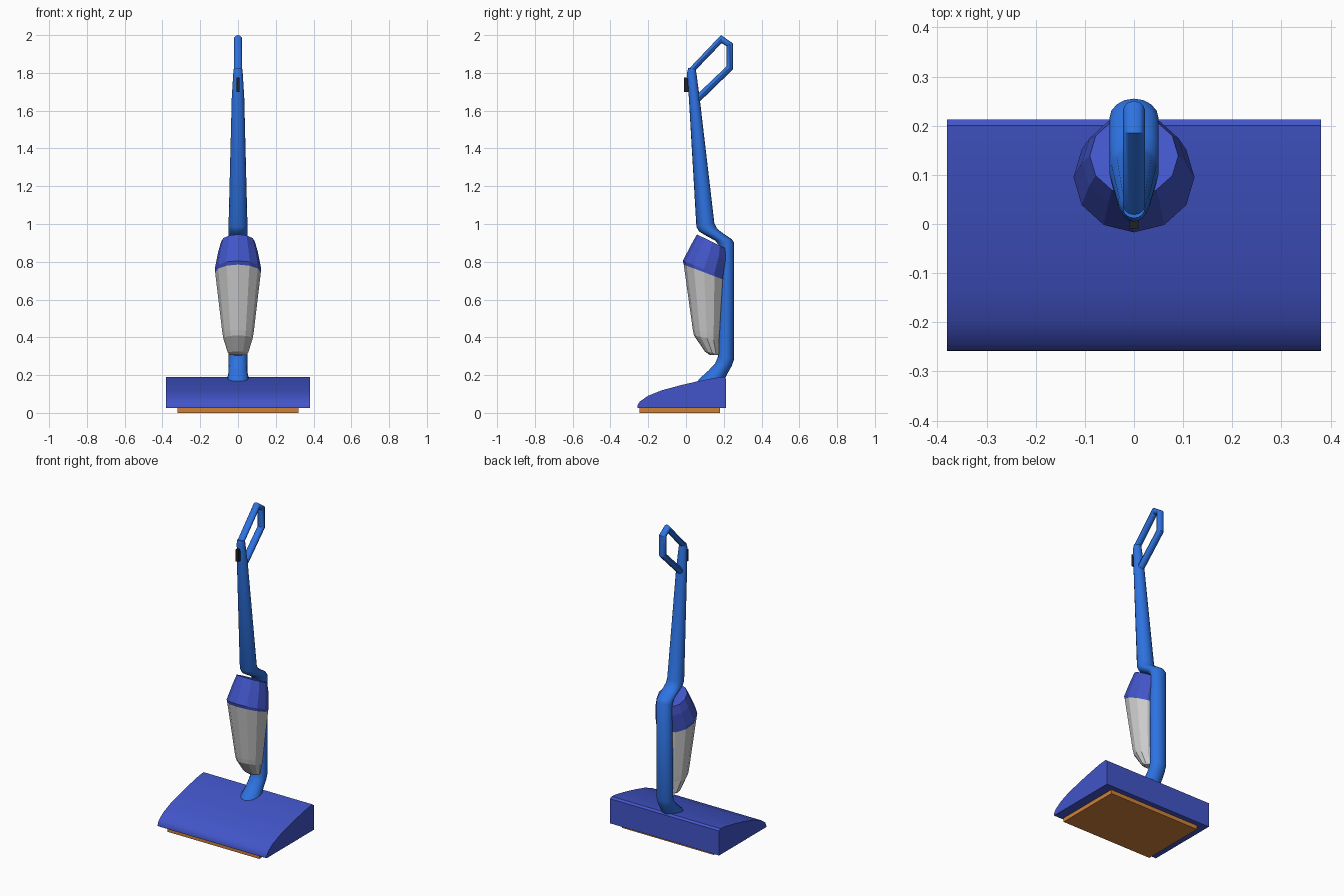
import bpy, bmesh
from math import cos, sin, pi, radians

cube = bpy.data.objects.get("Cube")
if cube:
    bpy.data.objects.remove(cube, do_unlink=True)


def material(name, r, g, b):
    m = bpy.data.materials.new(name)
    m.use_nodes = True
    m.diffuse_color = (r, g, b, 1)
    m.node_tree.nodes["Principled BSDF"].inputs["Base Color"].default_value = (r, g, b, 1)
    return m


bright_blue = material("bright_blue", 0.027, 0.17, 0.76)
deep_blue = material("deep_blue", 0.054, 0.09, 0.58)
light_grey = material("light_grey", 0.6, 0.6, 0.6)
orange = material("orange", 0.62, 0.22, 0.04)
black = material("black", 0.015, 0.015, 0.015)


def finish(name, bm, mat, smooth=None):
    bmesh.ops.recalc_face_normals(bm, faces=bm.faces)
    mesh = bpy.data.meshes.new(name)
    bm.to_mesh(mesh)
    bm.free()
    mesh.materials.append(mat)
    obj = bpy.data.objects.new(name, mesh)
    bpy.context.collection.objects.link(obj)
    if smooth:
        bpy.ops.object.select_all(action="DESELECT")
        bpy.context.view_layer.objects.active = obj
        obj.select_set(True)
        bpy.ops.object.shade_smooth_by_angle(angle=radians(smooth))
    return obj


def loft(name, rings, mat, sides, smooth=None):
    """Skin elliptical rings, each given by its two ends in the YZ plane and its half width."""
    bm = bmesh.new()
    loops = []
    for y0, z0, y1, z1, w in rings:
        loop = []
        for i in range(sides):
            a = 2 * pi * i / sides
            t = (1 + cos(a)) / 2
            loop.append(bm.verts.new((w * sin(a), y0 + (y1 - y0) * t, z0 + (z1 - z0) * t)))
        loops.append(loop)
    for low, high in zip(loops, loops[1:]):
        for i in range(sides):
            j = (i + 1) % sides
            bm.faces.new((low[i], low[j], high[j], high[i]))
    bm.faces.new(loops[0])
    bm.faces.new(loops[-1])
    return finish(name, bm, mat, smooth)


def extrude_profile(name, profile, half_width, mat, smooth=None):
    """Extrude a YZ outline across X."""
    bm = bmesh.new()
    face = bm.faces.new([bm.verts.new((-half_width, y, z)) for y, z in profile])
    new = bmesh.ops.extrude_face_region(bm, geom=[face])["geom"]
    verts = [v for v in new if isinstance(v, bmesh.types.BMVert)]
    bmesh.ops.translate(bm, verts=verts, vec=(2 * half_width, 0, 0))
    return finish(name, bm, mat, smooth)


def rect(y0, y1, z0, z1):
    return [(y0, z0), (y1, z0), (y1, z1), (y0, z1)]


# Floor head: sloping hood and the pad under it
extrude_profile("floor_head", [
    (-0.258, 0.025), (-0.257, 0.04), (-0.245, 0.06), (-0.2, 0.091), (-0.13, 0.119),
    (-0.03, 0.146), (0.06, 0.167), (0.15, 0.185), (0.2, 0.19), (0.213, 0.18),
    (0.213, 0.025)], 0.38, deep_blue, 30)
extrude_profile("floor_pad", rect(-0.245, 0.18, 0, 0.027), 0.32, orange)

# Main tube: flared neck, upright spine, kink and tapering stem
loft("main_tube", [
    (0.05, 0.15, 0.19, 0.15, 0.06),
    (0.07, 0.18, 0.2, 0.17, 0.058),
    (0.12, 0.225, 0.215, 0.2, 0.051),
    (0.155, 0.262, 0.243, 0.25, 0.05),
    (0.17, 0.3, 0.255, 0.285, 0.05),
    (0.175, 0.885, 0.255, 0.9, 0.05),
    (0.155, 0.912, 0.242, 0.92, 0.05),
    (0.115, 0.933, 0.19, 0.955, 0.05),
    (0.07, 0.96, 0.163, 0.977, 0.05),
    (0.055, 0.985, 0.15, 1.005, 0.05),
    (0.015, 1.67, 0.072, 1.67, 0.033),
    (0.005, 1.8, 0.055, 1.8, 0.025),
    (0.012, 1.825, 0.05, 1.822, 0.022)], bright_blue, 16, 40)

# Handle loop: outer and inner corners of the bent grip
loft("handle_loop", [
    (0.008, 1.812, 0.05, 1.815, 0.022),
    (0.03, 1.837, 0.058, 1.822, 0.022),
    (0.185, 2.0, 0.188, 1.957, 0.022),
    (0.25, 1.955, 0.215, 1.942, 0.022),
    (0.25, 1.82, 0.215, 1.835, 0.022),
    (0.08, 1.655, 0.058, 1.685, 0.022),
    (0.05, 1.63, 0.03, 1.66, 0.022)], bright_blue, 12, 35)

# Power switch on the front of the stem
extrude_profile("power_switch", rect(-0.01, 0.03, 1.7, 1.775), 0.009, black)

# Dust canister: tilted faceted cap over a tapering bin
loft("canister_cap", [
    (-0.012, 0.785, 0.205, 0.703, 0.121),
    (-0.017, 0.805, 0.207, 0.72, 0.123),
    (0.03, 0.895, 0.222, 0.81, 0.105),
    (0.058, 0.945, 0.22, 0.865, 0.09)], deep_blue, 12)
loft("dust_bin", [
    (-0.012, 0.785, 0.205, 0.703, 0.121),
    (0.036, 0.44, 0.183, 0.41, 0.083),
    (0.042, 0.41, 0.18, 0.38, 0.078),
    (0.1, 0.325, 0.178, 0.312, 0.054),
    (0.125, 0.307, 0.172, 0.305, 0.043)], light_grey, 12)
